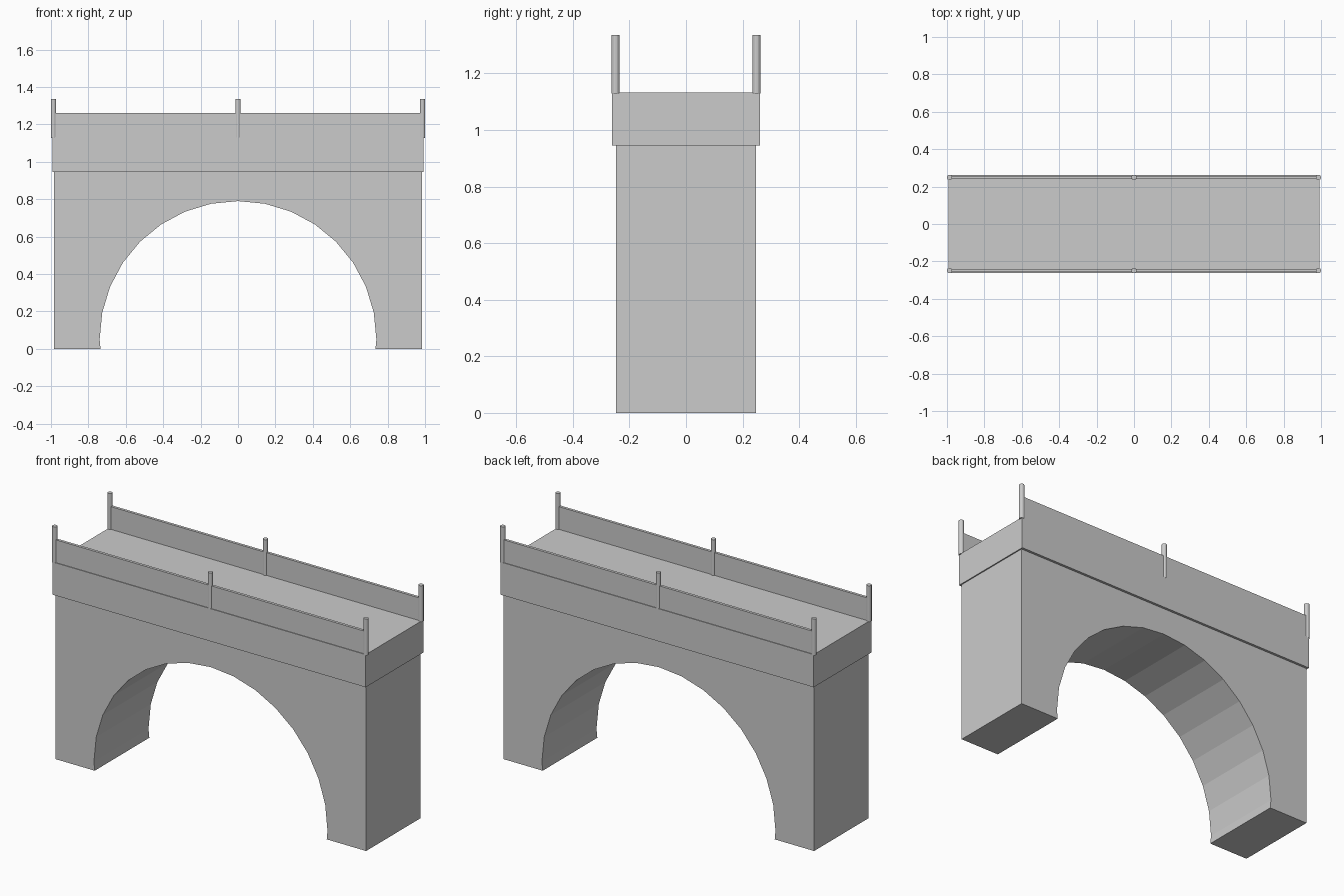
import bpy, bmesh, math

if "Cube" in bpy.data.objects:
    bpy.data.objects.remove(bpy.data.objects["Cube"])


def make_object(name, bm):
    bmesh.ops.recalc_face_normals(bm, faces=bm.faces)
    mesh = bpy.data.meshes.new(name)
    bm.to_mesh(mesh)
    bm.free()
    obj = bpy.data.objects.new(name, mesh)
    bpy.context.collection.objects.link(obj)
    return obj


def box(name, hx, y0, y1, z0, z1):
    bm = bmesh.new()
    bmesh.ops.create_cube(bm, size=1)
    for v in bm.verts:
        v.co = (v.co.x * 2 * hx,
                y1 if v.co.y > 0 else y0,
                z1 if v.co.z > 0 else z0)
    return make_object(name, bm)


def post(name, x, y, z0, z1, radius):
    bm = bmesh.new()
    bmesh.ops.create_cone(bm, cap_ends=True, segments=16,
                          radius1=radius, radius2=radius, depth=z1 - z0)
    bmesh.ops.translate(bm, verts=bm.verts, vec=(x, y, (z0 + z1) / 2))
    return make_object(name, bm)


# Arched body: front profile with a 32-sided round opening, extruded in depth
HALF_X, HALF_Y, TOP = 0.985, 0.247, 0.945
R, CENTRE_Z = 0.74, 0.05
arch = [(R * math.cos(math.pi * k / 16), CENTRE_Z + R * math.sin(math.pi * k / 16))
        for k in range(17)]
profile = ([(-HALF_X, 0), (-0.735, 0)] + arch[::-1] +
           [(0.735, 0), (HALF_X, 0), (HALF_X, TOP), (-HALF_X, TOP)])
bm = bmesh.new()
face = bm.faces.new([bm.verts.new((x, -HALF_Y, z)) for x, z in profile])
side = bmesh.ops.extrude_face_region(bm, geom=[face], use_keep_orig=True)
moved = [g for g in side["geom"] if isinstance(g, bmesh.types.BMVert)]
bmesh.ops.translate(bm, verts=moved, vec=(0, 2 * HALF_Y, 0))
make_object("arch_body", bm)

# Deck slab overhanging the body
box("deck", 0.992, -0.261, 0.261, TOP, 1.132)

# Parapet walls and round posts along both edges
for label, s in (("front", -1), ("back", 1)):
    y0, y1 = sorted((s * 0.241, s * 0.257))
    box(label + "_parapet", 0.986, y0, y1, 1.13, 1.262)
    for place, x in (("left", -0.986), ("middle", 0), ("right", 0.986)):
        post(f"{label}_{place}_post", x, s * 0.249, 1.128, 1.336, 0.014)
